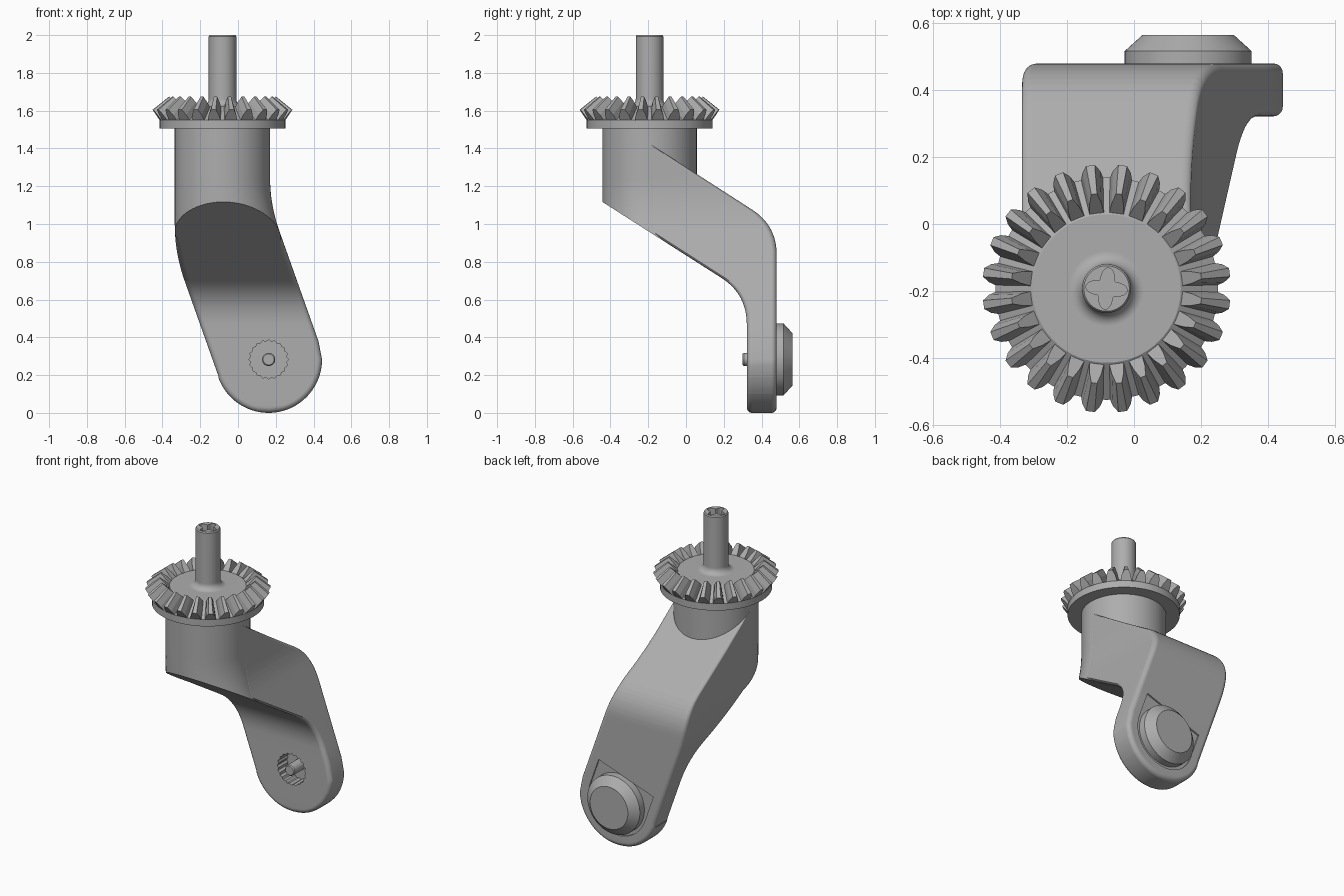
import bpy, bmesh
from math import sin, cos, pi, sqrt, radians
from mathutils import Vector

cube = bpy.data.objects.get("Cube")
if cube:
    bpy.data.objects.remove(cube, do_unlink=True)

grey = bpy.data.materials.new("plain grey")
grey.use_nodes = True
GREY = (0.42, 0.42, 0.42, 1)
grey.diffuse_color = GREY
grey.node_tree.nodes["Principled BSDF"].inputs["Base Color"].default_value = GREY

HX, HY = -0.082, -0.193      # vertical axis of hub, gear and shaft
CX, CZ = 0.162, 0.283        # centre of the round foot, also its radius


def finish(name, bm):
    bmesh.ops.remove_doubles(bm, verts=bm.verts, dist=1e-5)
    bmesh.ops.recalc_face_normals(bm, faces=bm.faces)
    mesh = bpy.data.meshes.new(name)
    bm.to_mesh(mesh)
    bm.free()
    mesh.materials.append(grey)
    ob = bpy.data.objects.new(name, mesh)
    bpy.context.collection.objects.link(ob)
    return ob


def add_loft(bm, rings, cap_first=True):
    rows = [[bm.verts.new(p) for p in ring] for ring in rings]
    n = len(rows[0])
    for a, b in zip(rows, rows[1:]):
        for i in range(n):
            j = (i + 1) % n
            bm.faces.new((a[i], a[j], b[j], b[i]))
    if cap_first:
        bm.faces.new(rows[0])
    bm.faces.new(rows[-1])


def loft(name, rings, cap_first=True):
    bm = bmesh.new()
    add_loft(bm, rings, cap_first)
    return finish(name, bm)


def select_only(ob):
    bpy.ops.object.select_all(action='DESELECT')
    ob.select_set(True)
    bpy.context.view_layer.objects.active = ob


def smooth(ob, angle=30):
    select_only(ob)
    bpy.ops.object.shade_smooth_by_angle(angle=radians(angle))
    mod = ob.modifiers.new("even_normals", 'WEIGHTED_NORMAL')
    mod.keep_sharp = True


def cut(ob, cutter):
    mod = ob.modifiers.new("cut", 'BOOLEAN')
    mod.operation = 'DIFFERENCE'
    mod.solver = 'EXACT'
    mod.object = cutter
    select_only(ob)
    bpy.ops.object.modifier_apply(modifier=mod.name)
    bpy.data.objects.remove(cutter, do_unlink=True)


def polar(radius, n=64):
    """Closed outline from a radius or a radius function of the angle."""
    f = radius if callable(radius) else (lambda a: radius)
    return [(f(2 * pi * i / n) * cos(2 * pi * i / n),
             f(2 * pi * i / n) * sin(2 * pi * i / n)) for i in range(n)]


def upright(outline, z):
    return [(HX + u, HY + v, z) for u, v in outline]


def facing(outline, y):
    return [(CX + u, y, CZ + v) for u, v in outline]


def bend(a, c, b, n=10):
    a, c, b = Vector(a), Vector(c), Vector(b)
    return [tuple(a * (1 - t) ** 2 + c * 2 * t * (1 - t) + b * t * t)
            for t in (i / n for i in range(n + 1))]


def sample(line, z):
    for (z0, v0), (z1, v1) in zip(line, line[1:]):
        if z <= z1:
            return v0 + (v1 - v0) * (z - z0) / (z1 - z0)
    return line[-1][1]


# Side profile and front outline of the arm, as value against height
under = [(0, .322)] + bend((.467, .322), (.628, .322), (.713, .19)) + [(1.25, -.65)]
over = [(0, .48)] + bend((.838, .48), (.993, .48), (1.076, .35)) + [(1.425, HY)]
right_edge = [(.25, .472)] + bend((.96, .22), (1.1, .17), (1.24, .17)) + [(1.6, .17)]
left_edge = [(.1, -.07)] + bend((.7, -.283), (.847, -.335), (1.0, -.335)) + [(1.6, -.335)]


def edge_x(side, z, d):
    """x of the outline on one side, moved inward by d."""
    r = CZ - d
    if z < CZ + side * r * 0.335:
        return CX + side * sqrt(max(0, r * r - (z - CZ) ** 2))
    return sample(right_edge if side > 0 else left_edge, z) - side * d * 1.06


# Arm: horizontal slices with rounded corners
def arm_slice(z):
    front, back = max(sample(under, z), HY), sample(over, z)
    rad = min(0.028, (back - front) * 0.4)
    arc = [(rad * (1 - cos(a)), rad * (1 - sin(a)))
           for a in (pi / 2 * k / 5 for k in range(6))]
    ring = []
    for side, at_front in ((1, True), (1, False), (-1, False), (-1, True)):
        corner = arc[::-1] if (side > 0) == at_front else arc
        for d, e in corner:
            zz = max(z, d)
            ring.append((edge_x(side, zz, d), front + e if at_front else back - e, zz))
    return ring


heights = {CZ * (1 - cos(pi / 2 * k / 18)) for k in range(19)}
heights |= {z for line in (under, over, right_edge, left_edge) for z, _ in line}
heights |= {0.19, 0.38, 0.958, 1.42}
arm = loft("arm", [arm_slice(z) for z in sorted(heights) if z <= 1.42], False)

# Splined socket at the front of the foot
spline = polar(lambda a: 0.099 + 0.004 * cos(20 * a), 160)
cut(arm, loft("socket_cutter", [facing(spline, 0.25), facing(spline, 0.42)]))

# Shallow seat behind the cap, tilted with the arm
seat = [(0.21 * cos(a), 0.21 * sin(a)) for a in (pi + pi * k / 24 for k in range(25))]
seat += [(0.21, 0.19), (-0.21, 0.19)]
tilt = radians(19.5)
seat = [(u * cos(tilt) - v * sin(tilt), u * sin(tilt) + v * cos(tilt)) for u, v in seat]
cut(arm, loft("seat_cutter", [facing(seat, 0.47), facing(seat, 0.55)]))
smooth(arm)

# Hub: round column that leans with the arm, cut off along the sloping underside
bm = bmesh.new()
rows = sorted({0.7, 1.505} | {z for line in (right_edge, left_edge)
                              for z, _ in line if 0.7 < z < 1.5})
rings = []
for z in rows:
    lo, hi = edge_x(-1, z, 0), edge_x(1, z, 0)
    rings.append([((lo + hi) / 2 + (hi - lo) / 2 * u, HY + 0.25 * v, z)
                  for u, v in polar(1, 72)])
add_loft(bm, rings)
res = bmesh.ops.bisect_plane(bm, geom=bm.verts[:] + bm.edges[:] + bm.faces[:],
                             plane_co=(0, -0.443, 1.117),
                             plane_no=(0, -0.538, -0.843), clear_outer=True)
bmesh.ops.edgenet_fill(bm, edges=[g for g in res["geom_cut"]
                                  if isinstance(g, bmesh.types.BMEdge)])
smooth(finish("hub", bm))

# Gear body and shaft in one turned piece
turned = [(.333, 1.505), (.333, 1.55), (.222, 1.622), (.112, 1.622)]
turned += [(.112 - .039 * sin(a), 1.661 - .039 * cos(a))
           for a in (pi / 2 * k / 6 for k in range(1, 7))]
turned += [(.073, 1.993), (.068, 2.0)]
shaft = loft("gear_body_and_shaft", [upright(polar(r), z) for r, z in turned])

# Cross-shaped socket in the top of the shaft
cross = polar(lambda a: 0.047 + 0.015 * cos(4 * a + 0.4), 64)
cut(shaft, loft("cross_cutter", [upright(cross, 1.8), upright(cross, 2.1)]))
smooth(shaft)

# Bevel gear teeth
TEETH = 24
bm = bmesh.new()
levels = [(0, .034), (.55, .027), (1, .013)]
section = [(h, w) for h, w in levels] + [(h, -w) for h, w in reversed(levels)]
ends = [((.328, 1.545), (.371, 1.605), 1), ((.22, 1.612), (.285, 1.674), .66)]
for k in range(TEETH):
    a = 2 * pi * (k + 0.5) / TEETH
    tooth = []
    for (r0, z0), (r1, z1), scale in ends:
        ring = []
        for h, w in section:
            r, t = r0 + (r1 - r0) * h, w * scale
            ring.append((HX + r * cos(a) - t * sin(a), HY + r * sin(a) + t * cos(a),
                         z0 + (z1 - z0) * h))
        tooth.append(ring)
    add_loft(bm, tooth)
finish("gear_teeth", bm)

# Chamfered cap at the back and small peg in the front socket
cap = [(.19, .455), (.19, .517), (.137, .565)]
smooth(loft("back_cap", [facing(polar(r), y) for r, y in cap]))
peg = [(.035, .44), (.035, .306), (.029, .299)]
smooth(loft("front_peg", [facing(polar(r, 32), y) for r, y in peg]))
